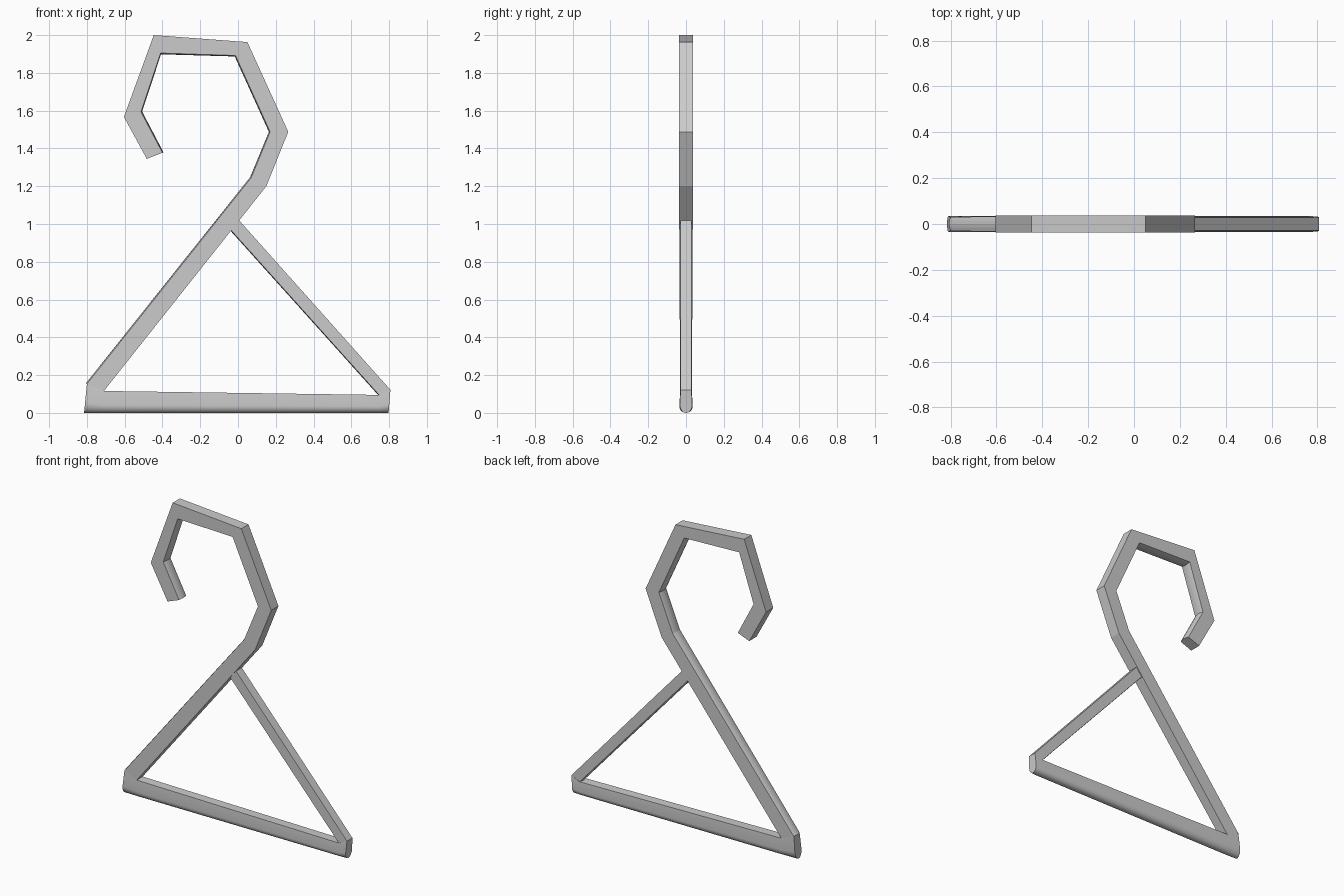
import bpy, bmesh, math

if "Cube" in bpy.data.objects:
    bpy.data.objects.remove(bpy.data.objects["Cube"])


def loft(name, stations, profile, smooth=False):
    """Sweep a section along stations of (outer x, outer z, inner x, inner z, half width).
    Profile points are (outer-to-inner fraction, half-width factor)."""
    bm = bmesh.new()
    rings = []
    for ox, oz, ix, iz, w in stations:
        rings.append([bm.verts.new((ox + (ix - ox) * t, w * f, oz + (iz - oz) * t))
                      for t, f in profile])
    n = len(profile)
    for a, b in zip(rings, rings[1:]):
        for i in range(n):
            j = (i + 1) % n
            bm.faces.new((a[i], a[j], b[j], b[i]))
    bm.faces.new(rings[0])
    bm.faces.new(rings[-1][::-1])
    bmesh.ops.recalc_face_normals(bm, faces=bm.faces)
    mesh = bpy.data.meshes.new(name)
    bm.to_mesh(mesh)
    bm.free()
    obj = bpy.data.objects.new(name, mesh)
    bpy.context.collection.objects.link(obj)
    if smooth:
        bpy.context.view_layer.objects.active = obj
        obj.select_set(True)
        bpy.ops.object.shade_smooth_by_angle(angle=math.radians(35))
        obj.select_set(False)
    return obj


# Flat-sided section with a slightly crowned inner face
strip = [(0, -1), (0, 1), (1, 1), (1.05, 0.5), (1.07, 0), (1.05, -0.5), (1, -1)]
# Rounded underside with nearly flat top
rounded = [(0.36 * (1 - math.sin(a)), math.cos(a))
           for a in [math.pi * i / 12 for i in range(13)]] + [(1, -0.87), (1, 0.87)]

# Hook running down into the left arm
loft("hook_and_left_arm", [
    (-0.483, 1.345, -0.40, 1.377, 0.037),
    (-0.604, 1.567, -0.514, 1.594, 0.037),
    (-0.446, 2.0, -0.41, 1.905, 0.037),
    (0.05, 1.963, -0.013, 1.892, 0.037),
    (0.266, 1.488, 0.17, 1.488, 0.037),
    (0.15, 1.20, 0.07, 1.245, 0.037),
    (-0.71, 0.116, -0.80, 0.153, 0.031),
], strip)

# Thin right arm, slightly embedded in the left arm
loft("right_arm", [
    (-0.008, 1.035, -0.048, 0.98, 0.03),
    (0.807, 0.122, 0.75, 0.092, 0.028),
], strip)

# Bottom bar with raised corners
loft("bottom_bar", [
    (-0.815, 0, -0.80, 0.153, 0.034),
    (-0.71, 0, -0.71, 0.116, 0.035),
    (0.75, 0, 0.75, 0.095, 0.035),
    (0.797, 0, 0.807, 0.122, 0.033),
], rounded, smooth=True)
